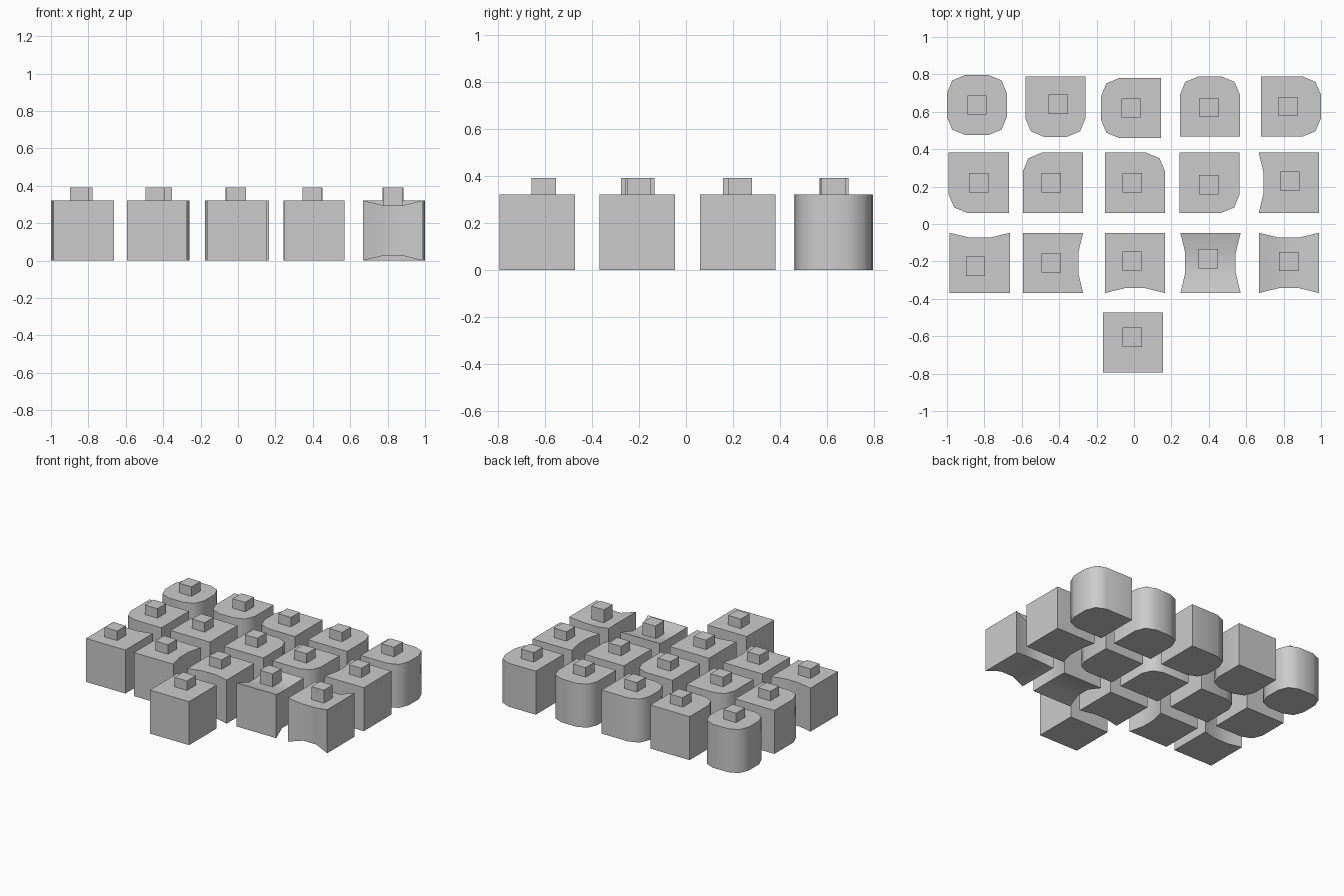
import bpy
import bmesh
from math import sin, cos, pi, radians

SIZE = 0.322            # block edge length
HALF = SIZE / 2
RADIUS = 0.1            # rounded corner radius
DIP = 0.026             # depth of a hollow side
PEG = 0.103
PEG_TOP = 0.392

default_cube = bpy.data.objects.get("Cube")
if default_cube:
    bpy.data.objects.remove(default_cube, do_unlink=True)

grey = bpy.data.materials.new("plain_grey")
grey.use_nodes = True
grey.diffuse_color = (0.6, 0.6, 0.6, 1)
grey.node_tree.nodes["Principled BSDF"].inputs["Base Color"].default_value = grey.diffuse_color

# Corners and the sides following them, counter-clockwise from above
CORNERS = {"back_left": (1, 1), "back_right": (-1, 1),
           "front_right": (-1, -1), "front_left": (1, -1)}
SIDES = {"back": (0, 1), "right": (-1, 0), "front": (0, -1), "left": (1, 0)}


def finish(bm, name, location):
    bmesh.ops.recalc_face_normals(bm, faces=bm.faces)
    mesh = bpy.data.meshes.new(name)
    bm.to_mesh(mesh)
    bm.free()
    mesh.materials.append(grey)
    obj = bpy.data.objects.new(name, mesh)
    obj.location = location
    bpy.context.collection.objects.link(obj)
    bpy.ops.object.select_all(action="DESELECT")
    obj.select_set(True)
    bpy.context.view_layer.objects.active = obj
    bpy.ops.object.shade_smooth_by_angle(angle=radians(50))
    return obj


def outline(rounded, hollow):
    """Square outline with some corners rounded and some sides hollowed."""
    points = []
    corners = list(CORNERS.items())
    for i, (corner, (cx, cy)) in enumerate(corners):
        if corner in rounded:
            for step in range(3):
                a = i * pi / 2 + step * pi / 4
                points.append((cx * (HALF - RADIUS) + RADIUS * cos(a),
                               cy * (HALF - RADIUS) + RADIUS * sin(a)))
        else:
            points.append((cx * HALF, cy * HALF))
        side, (sx, sy) = list(SIDES.items())[i]
        if side in hollow:
            nx, ny = corners[(i + 1) % 4][1]
            for t in (1 / 3, 2 / 3):
                points.append(((cx + (nx - cx) * t) * HALF - sx * DIP,
                               (cy + (ny - cy) * t) * HALF - sy * DIP))
    return points


def prism_block(name, location, rounded, hollow):
    bm = bmesh.new()
    base = bm.faces.new([bm.verts.new((x, y, 0)) for x, y in outline(rounded, hollow)])
    top = bmesh.ops.extrude_face_region(bm, geom=[base], use_keep_orig=True)
    bmesh.ops.translate(bm, vec=(0, 0, SIZE),
                        verts=[g for g in top["geom"] if isinstance(g, bmesh.types.BMVert)])
    return finish(bm, name, location)


def waisted_block(name, location, axis):
    """Square section swept along an axis, narrowed through the middle."""
    bm = bmesh.new()
    rings = []
    for i in range(4):
        along = -HALF + SIZE * i / 3
        h = HALF - (DIP if i in (1, 2) else 0)
        ring = []
        for u, w in CORNERS.values():
            x, y = (u * h, along) if axis == "y" else (along, u * h)
            ring.append(bm.verts.new((x, y, HALF + w * h)))
        rings.append(ring)
    for a, b in zip(rings, rings[1:]):
        for k in range(4):
            n = (k + 1) % 4
            bm.faces.new((a[k], a[n], b[n], b[k]))
    bm.faces.new(rings[0])
    bm.faces.new(rings[-1])
    return finish(bm, name, location)


def add_peg(name, x, y):
    bm = bmesh.new()
    bmesh.ops.create_cube(bm, size=1)
    bottom = SIZE - DIP - 0.01
    bmesh.ops.scale(bm, vec=(PEG, PEG, PEG_TOP - bottom), verts=bm.verts)
    finish(bm, name, (x, y, (PEG_TOP + bottom) / 2))


# Name, block centre, peg offset from the centre, shaped corners or sides
BLOCKS = [
    ("all_round", (-.84, .636), (0, 0), list(CORNERS)),
    ("front_round", (-.42, .627), (.015, .013), ["front_left", "front_right"]),
    ("right_round", (-.016, .62), (0, 0), ["back_right", "front_right"]),
    ("back_round", (.406, .628), (-.005, -.005), ["back_left", "back_right"]),
    ("left_round", (.839, .628), (-.016, 0), ["back_left", "front_left"]),
    ("front_right_round", (-.83, .22), (0, 0), ["front_right"]),
    ("back_right_round", (-.433, .22), (-.01, 0), ["back_right"]),
    ("back_left_round", (.005, .22), (-.015, 0), ["back_left"]),
    ("front_left_round", (.404, .22), (-.004, -.01), ["front_left"]),
    ("right_hollow", (.828, .22), (.006, .01), ["right"]),
    ("back_hollow", (-.825, -.208), (-.022, -.018), ["back"]),
    ("left_hollow", (-.433, -.208), (-.01, 0), ["left"]),
    ("front_hollow", (.005, -.208), (-.015, .01), ["front"]),
    ("side_waisted", (.409, -.208), (-.012, .022), "y"),
    ("front_waisted", (.828, -.208), (0, .008), "x"),
    ("plain", (-.005, -.634), (-.004, .028), []),
]

for name, (x, y), (dx, dy), shape in BLOCKS:
    if isinstance(shape, str):
        waisted_block(name + "_block", (x, y, 0), shape)
    else:
        prism_block(name + "_block", (x, y, 0), shape, shape)
    add_peg(name + "_peg", x + dx, y + dy)
